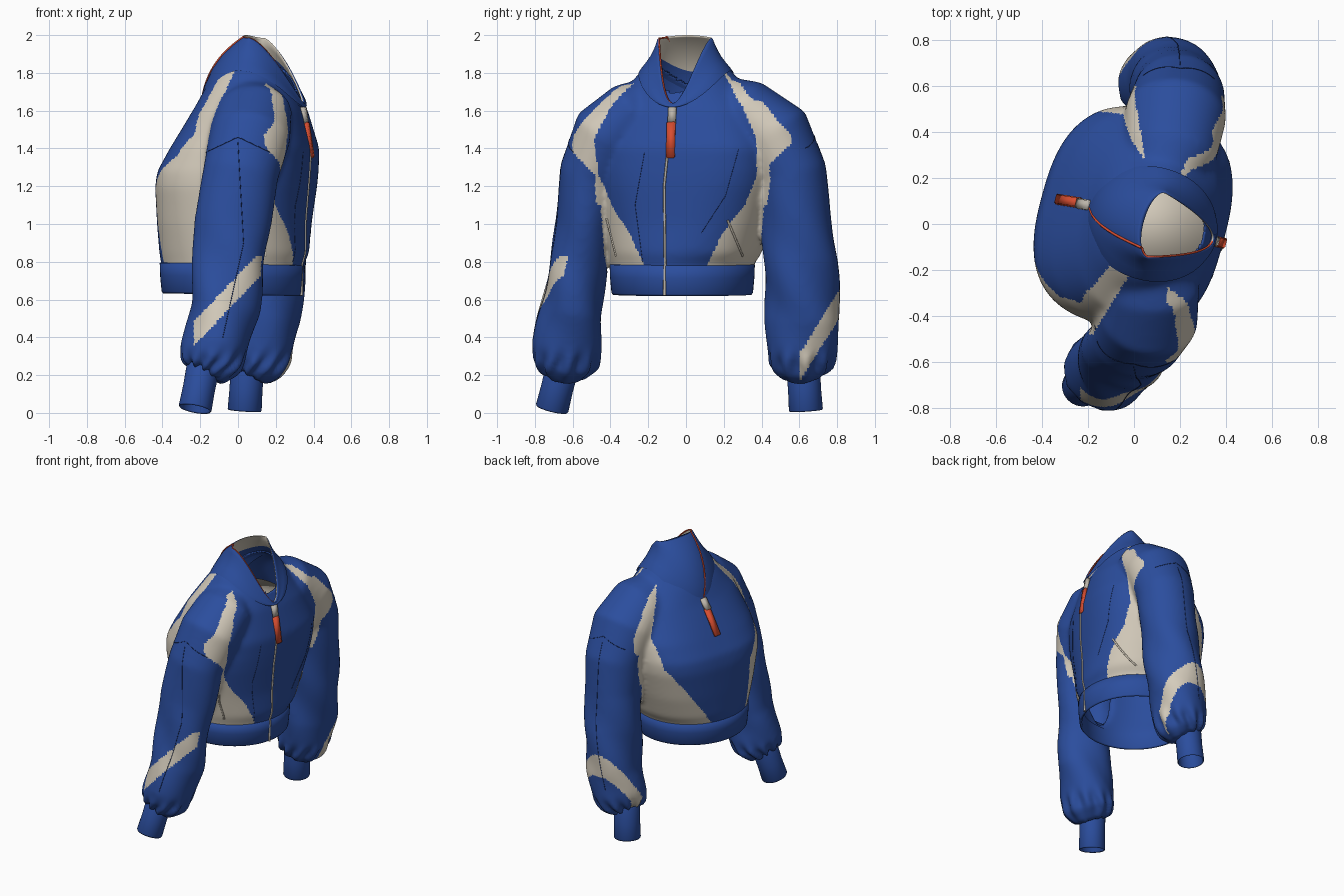
import bpy, bmesh, math
from mathutils import Vector, Matrix
from mathutils.bvhtree import BVHTree

if "Cube" in bpy.data.objects:
    bpy.data.objects.remove(bpy.data.objects["Cube"])

def material(name, rgb):
    m = bpy.data.materials.new(name)
    m.diffuse_color = (*rgb, 1)
    m.use_nodes = True
    m.node_tree.nodes["Principled BSDF"].inputs["Base Color"].default_value = m.diffuse_color
    return m

BLUE = material("royal_blue", (0.024, 0.075, 0.34))
BEIGE = material("warm_beige", (0.66, 0.60, 0.50))
RED = material("orange_red", (0.68, 0.075, 0.03))
SEAM = material("seam_navy", (0.010, 0.028, 0.13))
GREY = material("zip_grey", (0.50, 0.46, 0.40))

# the wearer faces +x, turned slightly: forward and side directions
TURN = math.radians(-15)
FWD = Vector((math.cos(TURN), math.sin(TURN), 0))
SIDE = Vector((-math.sin(TURN), math.cos(TURN), 0))
NECK = Vector((0.08, 0, 0))

def interp(table, z):
    if z <= table[0][0]:
        return table[0][1:]
    for a, b in zip(table, table[1:]):
        if z <= b[0]:
            t = (z - a[0]) / (b[0] - a[0])
            return [p + (q - p) * t for p, q in zip(a[1:], b[1:])]
    return table[-1][1:]

def finish(name, bm, mats):
    me = bpy.data.meshes.new(name)
    bm.to_mesh(me)
    bm.free()
    ob = bpy.data.objects.new(name, me)
    bpy.context.collection.objects.link(ob)
    for m in mats:
        me.materials.append(m)
    me.shade_smooth()
    return ob

def loft(bm, rings, caps=False):
    rows = [[bm.verts.new(p) for p in r] for r in rings]
    n = len(rows[0])
    out = []
    for j, (a, b) in enumerate(zip(rows, rows[1:])):
        for i in range(n):
            k = (i + 1) % n
            out.append((j, bm.faces.new((a[i], a[k], b[k], b[i]))))
    if caps:
        bm.faces.new(rows[0][::-1])
        bm.faces.new(rows[-1])
    return out

def ellipse(c, a1, a2, r1, r2, n=64, e=1.0):
    pw = lambda v: math.copysign(abs(v) ** e, v)
    return [c + a1 * (r1 * pw(math.cos(t))) + a2 * (r2 * pw(math.sin(t)))
            for t in (2 * math.pi * i / n for i in range(n))]

# torso sections: z, centre x, centre y, forward radius, side radius, roundness
TORSO = [(0.70, -0.03, -0.02, 0.37, 0.37, 1), (0.78, -0.03, -0.02, 0.375, 0.375, 1),
         (0.84, -0.02, -0.005, 0.392, 0.40, 0.93), (1.0, -0.02, 0.01, 0.395, 0.435, 0.82),
         (1.2, -0.01, 0.02, 0.405, 0.475, 0.74), (1.28, 0, 0.022, 0.40, 0.48, 0.72),
         (1.4, 0.035, 0.02, 0.368, 0.475, 0.73), (1.6, 0.065, 0, 0.285, 0.41, 0.84),
         (1.72, 0.07, 0, 0.235, 0.31, 0.95), (1.80, 0.08, 0, 0.19, 0.255, 1), (1.86, 0.08, 0, 0.13, 0.18, 1)]

def torso_ring(z, grow=0.0):
    cx, cy, a, b, e = interp(TORSO, z)
    return ellipse(Vector((cx, cy, z)), FWD, SIDE, a + grow, b + grow, 96, e)

def torso_radius(p):
    """1 on the torso surface, more outside it."""
    cx, cy, a, b, e = interp(TORSO, p.z)
    d = p - Vector((cx, cy, p.z))
    return (abs(d.dot(FWD) / a) ** (2 / e) + abs(d.dot(SIDE) / b) ** (2 / e)) ** (e / 2)

# sleeve paths: x, y, z, radius along x, radius across
LEFT = [(0.10, 0.12, 1.70, 0.10, 0.10), (0.16, 0.31, 1.605, 0.20, 0.17), (0.18, 0.47, 1.475, 0.222, 0.20),
        (0.195, 0.56, 1.27, 0.20, 0.185), (0.19, 0.58, 1.05, 0.19, 0.185), (0.175, 0.605, 0.8, 0.19, 0.195),
        (0.15, 0.62, 0.5, 0.18, 0.20), (0.11, 0.615, 0.33, 0.18, 0.185), (0.08, 0.61, 0.26, 0.165, 0.165),
        (0.05, 0.615, 0.21, 0.12, 0.12)]
RIGHT = [(0.06, -0.12, 1.70, 0.10, 0.10), (0.085, -0.28, 1.60, 0.20, 0.165), (0.065, -0.41, 1.475, 0.215, 0.195),
         (0.015, -0.505, 1.27, 0.20, 0.165), (-0.03, -0.545, 1.0, 0.205, 0.145), (-0.05, -0.57, 0.8, 0.19, 0.15),
         (-0.07, -0.605, 0.55, 0.185, 0.165), (-0.12, -0.63, 0.36, 0.175, 0.185), (-0.15, -0.64, 0.28, 0.168, 0.175),
         (-0.19, -0.655, 0.215, 0.125, 0.125)]

def sleeve_rings(path):
    rings = []
    for i, p in enumerate(path):
        t = (Vector(path[min(i + 1, len(path) - 1)][:3]) - Vector(path[max(i - 1, 0)][:3])).normalized()
        a1 = (Vector((1, 0, 0)) - t * t.x).normalized()
        rings.append(ellipse(Vector(p[:3]), a1, t.cross(a1), p[3], p[4], 48))
    return rings

# jacket shell: torso and sleeves fused, softened and opened at hem and neck
bm = bmesh.new()
loft(bm, [torso_ring(0.70 + 1.16 * i / 40) for i in range(41)], caps=True)
for path in (LEFT, RIGHT):
    loft(bm, sleeve_rings(path), caps=True)
bmesh.ops.recalc_face_normals(bm, faces=bm.faces)
raw = finish("shell_source", bm, [])
rm = raw.modifiers.new("fuse", 'REMESH')
rm.mode = 'VOXEL'
rm.voxel_size = 0.0135
sm = raw.modifiers.new("soften", 'SMOOTH')
sm.factor = 0.5
sm.iterations = 22
fused = bpy.data.meshes.new_from_object(raw.evaluated_get(bpy.context.evaluated_depsgraph_get()))
bpy.data.objects.remove(raw)
bm = bmesh.new()
bm.from_mesh(fused)
bm.normal_update()

# soft cloth folds: gathers over the cuffs, long creases on the sleeves
moves = []
for v in bm.verts:
    x, y, z = v.co
    path = LEFT if y > 0 else RIGHT
    px, py = interp([(p[2], p[0], p[1]) for p in path[::-1]], z)
    ang = math.atan2(y - py, x - px)
    if torso_radius(v.co) > 1.08 or z < 0.72:
        k = 0.013 * math.sin(11 * ang) * math.exp(-((z - 0.25) / 0.06) ** 2)
        k += 0.008 * math.sin(3 * ang + 13 * z) * math.exp(-((z - 0.6) / 0.4) ** 2)
        moves.append((v, v.normal * k))
for v, m in moves:
    v.co += m

def gone(f):
    c = f.calc_center_median()
    d = c - NECK
    if c.z > 1.55 and math.hypot(d.dot(FWD) / 0.235, d.dot(SIDE) / 0.185) < 1 and f.normal.z > 0.1:
        return True
    return 0.5 < c.z < 0.735 and math.hypot(c.x + 0.03, c.y + 0.02) < 0.39
bmesh.ops.delete(bm, geom=[f for f in bm.faces if gone(f)], context='FACES')
bm.normal_update()

# contrast panels: raglan stripes flowing into side panels, slanted sleeve bands
FRONT = [(0.78, 0.165), (0.95, 0.25), (1.1, 0.36), (1.25, 0.42), (1.45, 0.43), (1.62, 0.35), (1.80, 0.215)]
BACK_L = [(0.78, 0.06), (1.0, 0.22), (1.25, 0.40), (1.45, 0.42), (1.62, 0.35), (1.80, 0.215)]
BACK_R = [(0.78, 0.26), (1.17, 0.26), (1.36, 0.42), (1.48, 0.42), (1.62, 0.345), (1.80, 0.205)]
OUTER = [(1.25, 0.58), (1.47, 0.57), (1.62, 0.44), (1.80, 0.255)]
def is_beige(f):
    c = f.calc_center_median()
    x, y, z = c
    radius = torso_radius(c)
    on_torso = z > 0.7 and radius < 1.07
    u, s = (c - NECK).dot(FWD), c.dot(SIDE) - 0.03
    v = abs(s)
    front = u > (-0.02 if s > 0 else 0.0)
    inner = FRONT if front else (BACK_L if s > 0 else BACK_R)
    if 0.7 < z < 1.83 and v > interp(inner, z)[0]:
        hem_line = 1.25 + max(0, v - 0.42) * 0.9
        if z < hem_line and (on_torso or (z > 1.1 and radius < 1.12)):
            return True
        mid = -0.015 - 0.1 * (v - 0.2) if s > 0 else 0.045
        off_shoulder = abs(u - mid) > 0.07 + 0.3 * (v - 0.2) or (z < 1.5 and front)
        edge = interp(OUTER, z)[0] + (0.035 if s > 0 and front and z < 1.65 else 0)
        if z >= hem_line and v < edge and off_shoulder:
            return True
    if on_torso or z > 0.83:
        return False
    if y > 0:
        return y > 0.6 and abs(z - 0.27 - (y - 0.62) * 1.6) < 0.075
    return f.normal.y < -0.4 and x > -0.235 and abs(z - 0.455 - (x + 0.2) * 1.05) < 0.065
for f in bm.faces:
    f.material_index = 0 if is_beige(f) else 1
tree = BVHTree.FromBMesh(bm)
shell = finish("jacket_shell", bm, [BEIGE, BLUE])
so = shell.modifiers.new("lining", 'SOLIDIFY')
so.thickness = 0.01
so.material_offset = 1

# hem band and cuffs: outer wall, rounded lip, inner wall
bm = bmesh.new()
hem = [(0.79, 0.0), (0.785, 0.012), (0.72, 0.010), (0.635, 0.002), (0.625, -0.006), (0.635, -0.015), (0.75, -0.015)]
loft(bm, [[Vector((p.x, p.y, z - 0.02 * p.x)) for p in torso_ring(0.74, g)] for z, g in hem])
bmesh.ops.recalc_face_normals(bm, faces=bm.faces)
finish("hem_band", bm, [BLUE])

def cuff(name, top, low, r):
    bm = bmesh.new()
    t = (low - top).normalized()
    a1 = (Vector((1, 0, 0)) - t * t.x).normalized()
    rows = [(-0.06, 0.95), (0.0, 1.0), (0.5, 0.97), (0.97, 1.0), (1.0, 0.96), (0.97, 0.9), (0.2, 0.88)]
    loft(bm, [ellipse(top.lerp(low, s), a1, t.cross(a1), r * k, r * k, 40) for s, k in rows])
    bmesh.ops.recalc_face_normals(bm, faces=bm.faces)
    finish(name, bm, [BLUE])
cuff("left_cuff", Vector((0.05, 0.62, 0.24)), Vector((0.035, 0.635, 0.012)), 0.09)
cuff("right_cuff", Vector((-0.185, -0.655, 0.24)), Vector((-0.228, -0.71, 0.02)), 0.088)

# collar: dips to a point at front and back, open V at the front
def collar_point(phi, s):
    c, n = math.cos(phi), math.sin(phi)
    base = Vector((0.283 * c, 0.232 * n, 1.83 - 0.21 * c * c))
    if c > 0:
        top = Vector((0.02 + 0.262 * c * c, 0.15 * n, 1.985 - 0.345 * c ** 3))
    else:
        top = Vector((0.02 + 0.06 * c, 0.15 * n, 1.985 + 0.015 * c * c))
    p = base.lerp(top, s)
    h = 4 * s * (1 - s)
    if c < 0:
        p += Vector((-0.04 * h * c * c, 0, 0.035 * h * c * c))
    p.y -= 0.012 * h * n * abs(n)
    return p

def to_world(p):
    return NECK + FWD * p.x + SIDE * p.y + Vector((0, 0, p.z))

bm = bmesh.new()
PROFILE = [(-0.12, 1.0), (0, 1.015), (0.2, 1.01), (0.4, 1), (0.6, 1), (0.8, 1), (0.95, 1), (1.0, 0.97),
           (0.95, 0.94), (0.7, 0.94), (0.4, 0.94), (0.1, 0.93), (-0.1, 0.91)]
rings = []
for s, k in PROFILE:
    ps = [collar_point(2 * math.pi * i / 96, s) for i in range(96)]
    rings.append([to_world(Vector((p.x * k, p.y * k, p.z))) for p in ps])
for j, f in loft(bm, rings):
    f.material_index = 1 if 7 <= j <= 9 else 0
bmesh.ops.recalc_face_normals(bm, faces=bm.faces)
finish("collar", bm, [BLUE, BEIGE])

# lining seen down through the neck: pale above, blue below
bm = bmesh.new()
loft(bm, [ellipse(NECK + Vector((0, 0, z)), FWD, SIDE, 0.25, 0.23, 48) for z in (1.60, 1.608)], caps=True)
for f in bm.faces:
    f.normal_update()
    f.material_index = 1 if f.normal.z > 0.5 else 0
finish("neck_lining", bm, [BLUE, BEIGE])

# cords for zips, piping and seams
def cord(name, pts, r, mat):
    cu = bpy.data.curves.new(name, 'CURVE')
    cu.dimensions = '3D'
    cu.bevel_depth = r
    cu.bevel_resolution = 1
    cu.use_fill_caps = True
    sp = cu.splines.new('POLY')
    sp.points.add(len(pts) - 1)
    for q, p in zip(sp.points, pts):
        q.co = (*p, 1)
    cu.materials.append(mat)
    bpy.context.collection.objects.link(bpy.data.objects.new(name, cu))

def on_body(ctrl, axis, n=30):
    """Project a polyline onto the shell: (y, z) from +x, or (x, z) from the sleeve side."""
    pts = []
    for i in range(n + 1):
        t = i / n * (len(ctrl) - 1)
        k = min(int(t), len(ctrl) - 2)
        a, z = Vector(ctrl[k]).lerp(Vector(ctrl[k + 1]), t - k)
        o, d = (Vector((2, a, z)), Vector((-1, 0, 0))) if axis == 1 else (Vector((a, axis, z)), Vector((0, -axis, 0)))
        hit = tree.ray_cast(o, d)[0]
        if hit:
            pts.append(hit)
    return pts

cord("front_zip", on_body([(-0.11, 0.75), (-0.115, 1.2), (-0.075, 1.6)], 1), 0.007, GREY)
cord("hem_zip", [(0.336, -0.113, 0.622), (0.338, -0.113, 0.78)], 0.008, GREY)
piping = [collar_point(math.radians(-a), 1.0) for a in range(2, 134, 4)]
cord("collar_piping", [to_world(Vector((p.x * 0.965, p.y * 0.95, p.z - 0.003))) for p in piping], 0.005, RED)
cord("back_zip", [to_world(collar_point(math.radians(-132 - 48 * t / 20), 1 - t / 20)) for t in range(21)], 0.006, RED)
for n, ctrl in enumerate([[(-0.23, 0.8), (-0.27, 1.1), (-0.22, 1.38)], [(0.08, 0.95), (0.21, 1.15), (0.28, 1.4)]]):
    cord("chest_seam_%d" % n, on_body(ctrl, 1), 0.0015, SEAM)
for n, (ctrl, ax) in enumerate([([(-0.17, 1.38), (0.0, 1.46), (0.17, 1.38)], -2), ([(0.04, 1.40), (0.2, 1.47), (0.35, 1.40)], 2),
                                ([(0.0, 1.43), (0.03, 0.9), (-0.08, 0.4)], -2), ([(0.2, 1.43), (0.19, 0.9), (0.1, 0.4)], 2)]):
    cord("sleeve_seam_%d" % n, on_body(ctrl, ax), 0.002, SEAM)
# welt pockets on the side panels
for n, ctrl in enumerate([[(-0.42, 1.03), (-0.37, 0.83)], [(0.22, 1.02), (0.3, 0.83)]]):
    cord("pocket_welt_%d" % n, on_body(ctrl, 1, 12), 0.006, BEIGE)

# zip sliders and pull tabs
def bar(name, a, b, width, thick, mat):
    a, b = Vector(a), Vector(b)
    bm = bmesh.new()
    bmesh.ops.create_cube(bm, size=1)
    d = (b - a).normalized()
    w = (SIDE - d * SIDE.dot(d)).normalized()
    rot = Matrix((w, d.cross(w), d)).transposed().to_4x4()
    bmesh.ops.transform(bm, verts=bm.verts, matrix=Matrix.Translation((a + b) / 2) @ rot
                        @ Matrix.Diagonal((width, thick, (b - a).length, 1)))
    bmesh.ops.bevel(bm, geom=bm.edges[:], offset=0.004, segments=2, affect='EDGES')
    finish(name, bm, [mat])

bar("front_slider", (0.345, -0.072, 1.62), (0.358, -0.075, 1.53), 0.042, 0.028, GREY)
bar("front_pull_tab", (0.362, -0.078, 1.54), (0.39, -0.082, 1.35), 0.046, 0.024, RED)
bar("back_slider", (-0.195, 0.082, 1.63), (-0.245, 0.09, 1.56), 0.045, 0.028, GREY)
bar("back_pull_tab", (-0.235, 0.092, 1.57), (-0.335, 0.108, 1.40), 0.046, 0.024, RED)
